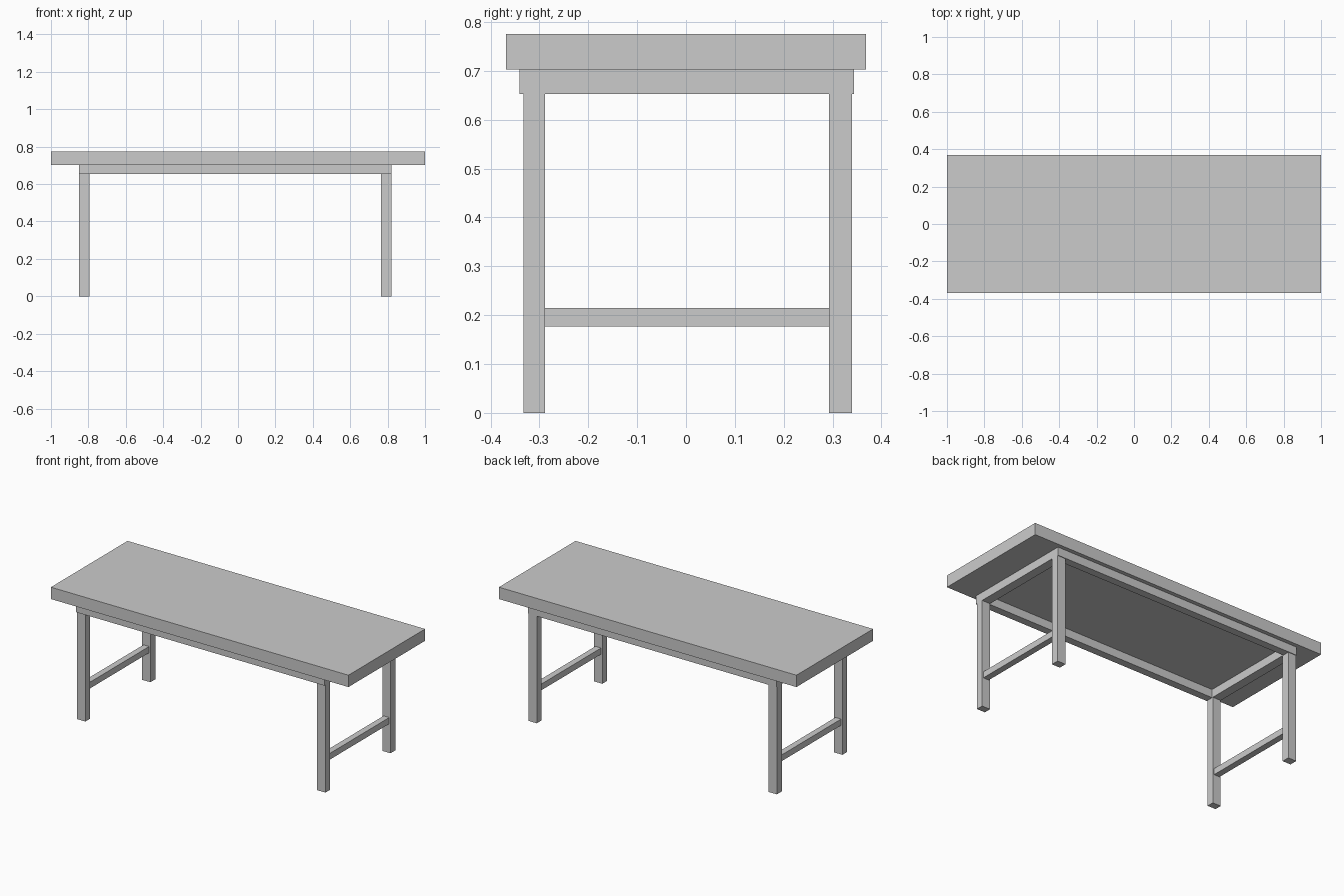
import bpy

if "Cube" in bpy.data.objects:
    bpy.data.objects.remove(bpy.data.objects["Cube"])


def box(name, x0, x1, y0, y1, z0, z1):
    """Axis-aligned box from its extents."""
    bpy.ops.mesh.primitive_cube_add(
        size=1, location=((x0 + x1) / 2, (y0 + y1) / 2, (z0 + z1) / 2))
    ob = bpy.context.object
    ob.name = name
    ob.scale = (x1 - x0, y1 - y0, z1 - z0)
    bpy.ops.object.transform_apply(location=False, rotation=False, scale=True)
    return ob


TOP_Z, RAIL_TOP, RAIL_BOTTOM = 0.775, 0.703, 0.653
ends = {"left": (-0.849, -0.794), "right": (0.765, 0.820)}
sides = {"front": (-0.332, -0.289), "back": (0.293, 0.340)}

# Thick table top
box("table_top", -1, 1, -0.368, 0.368, RAIL_TOP, TOP_Z)

# Long rails under the top
box("front_rail", -0.849, 0.820, -0.341, -0.295, RAIL_BOTTOM, RAIL_TOP)
box("back_rail", -0.849, 0.820, 0.298, 0.344, RAIL_BOTTOM, RAIL_TOP)

for end, (x0, x1) in ends.items():
    # End rail between the long rails
    box(end + "_end_rail", x0, x1, -0.295, 0.298, RAIL_BOTTOM, RAIL_TOP)
    # Legs
    for side, (y0, y1) in sides.items():
        box(f"{side}_{end}_leg", x0, x1, y0, y1, 0, RAIL_BOTTOM)
    # Low stretcher between the legs
    mid = (x0 + x1) / 2
    box(end + "_stretcher", mid - 0.019, mid + 0.019,
        sides["front"][1], sides["back"][0], 0.177, 0.215)
